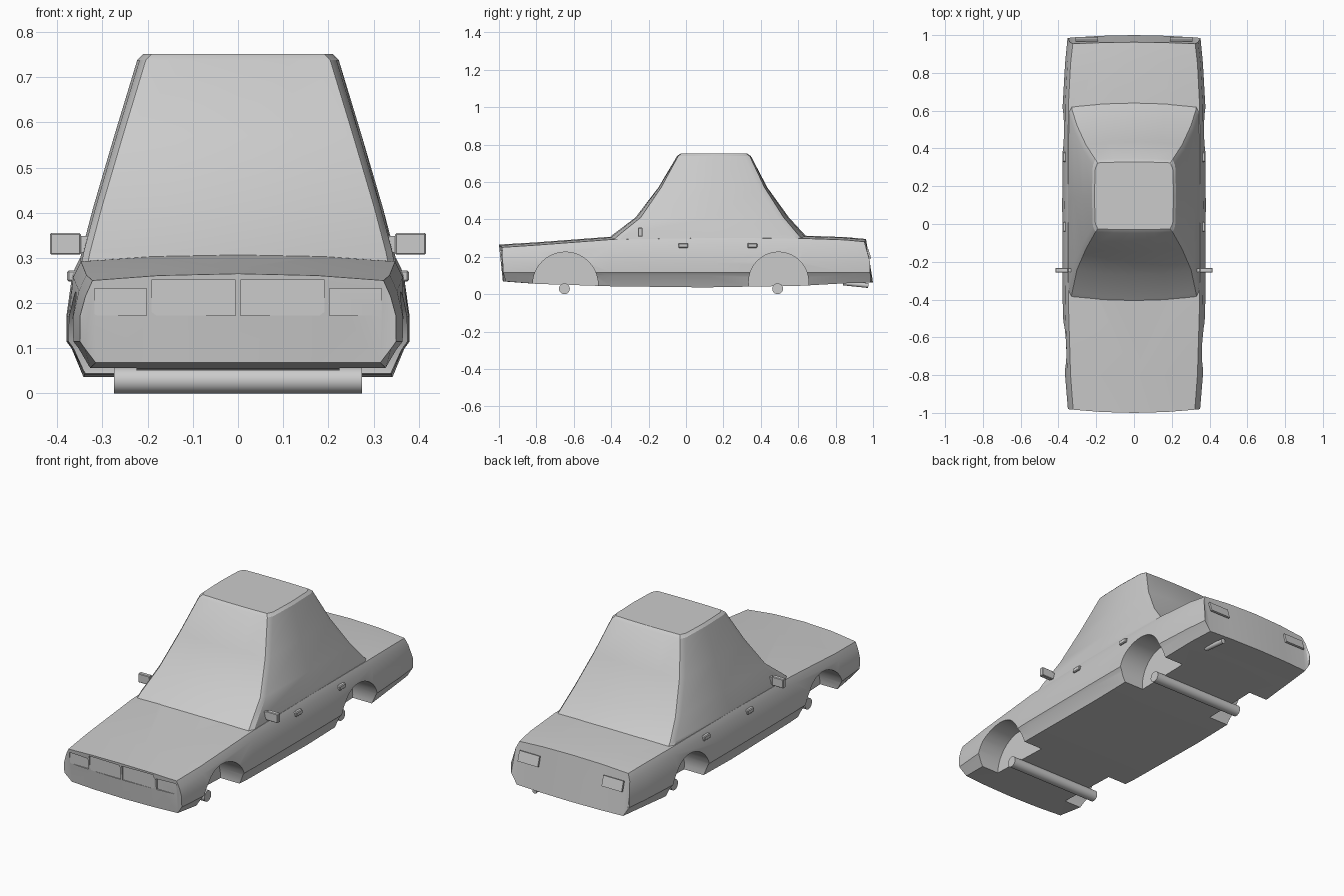
import bpy, bmesh, math
from mathutils import Vector, Matrix

if "Cube" in bpy.data.objects:
    bpy.data.objects.remove(bpy.data.objects["Cube"])


def finish(bm, name, angle=28):
    bmesh.ops.recalc_face_normals(bm, faces=bm.faces[:])
    me = bpy.data.meshes.new(name)
    bm.to_mesh(me)
    bm.free()
    ob = bpy.data.objects.new(name, me)
    bpy.context.collection.objects.link(ob)
    smooth(ob, angle)
    return ob


def smooth(ob, angle=28):
    bpy.ops.object.select_all(action='DESELECT')
    ob.select_set(True)
    bpy.context.view_layer.objects.active = ob
    bpy.ops.object.shade_smooth_by_angle(angle=math.radians(angle))


def loft(name, rings):
    """Skin a list of equal-length closed rings and cap both ends."""
    bm = bmesh.new()
    vs = [[bm.verts.new(p) for p in r] for r in rings]
    n = len(vs[0])
    for a, b in zip(vs, vs[1:]):
        for i in range(n):
            j = (i + 1) % n
            bm.faces.new((a[i], a[j], b[j], b[i]))
    caps = [bm.faces.new(vs[0]), bm.faces.new(vs[-1])]
    bmesh.ops.triangulate(bm, faces=caps)
    return finish(bm, name)


def mirrored(half):
    """Close a half outline whose first and last points lie on x = 0."""
    return half + [(-x, y, z) for x, y, z in half[-2:0:-1]]


def box(name, centre, size, rot_x=0.0, bevel=0.0):
    bm = bmesh.new()
    bmesh.ops.create_cube(bm, size=1, matrix=Matrix.Translation(centre)
                          @ Matrix.Rotation(rot_x, 4, 'X')
                          @ Matrix.Diagonal((*size, 1)))
    if bevel:
        bmesh.ops.bevel(bm, geom=bm.edges[:], offset=bevel, segments=1, affect='EDGES')
    return finish(bm, name)


def rod(name, a, b, r, sides=24):
    a, b = Vector(a), Vector(b)
    d = b - a
    bm = bmesh.new()
    bmesh.ops.create_cone(bm, cap_ends=True, segments=sides, radius1=r, radius2=r,
                          depth=d.length,
                          matrix=Matrix.Translation((a + b) / 2)
                          @ d.to_track_quat('Z', 'Y').to_matrix().to_4x4())
    return finish(bm, name)


def boolean(ob, tool, op):
    m = ob.modifiers.new(op, 'BOOLEAN')
    m.operation, m.object, m.solver = op, tool, 'EXACT'
    bpy.ops.object.select_all(action='DESELECT')
    ob.select_set(True)
    bpy.context.view_layer.objects.active = ob
    bpy.ops.object.modifier_apply(modifier=m.name)
    bpy.data.objects.remove(tool, do_unlink=True)


# Lower body: cross-sections along y (y, half width, bottom z, top edge z)
def body_ring(y, w, zb, zt):
    half = [(0, zb), (.5 * w, zb), (.9 * w, zb), (.97 * w, .10), (w, .115), (w, .17),
            (.965 * w, zt - .035), (.92 * w, zt), (.5 * w, zt + .011), (0, zt + .015)]
    pts = []
    for x, z in half:
        yy = y
        if y < -.99:      # bowed nose, tucked under at the bottom
            yy += .02 * (x / .35) ** 2 + .4 * max(0, .12 - z)
        elif y > .99:     # bowed tail, leaning forward at the top
            yy -= .015 * (x / .35) ** 2 + .3 * max(0, z - .17)
        pts.append((x, yy, z))
    return mirrored(pts)


body = loft("body", [body_ring(*s) for s in (
    (-1.0, .350, .068, .250), (-.80, .365, .055, .262), (-.40, .378, .042, .292),
    (.10, .380, .036, .300), (.62, .378, .045, .298), (.85, .365, .058, .290),
    (1.0, .352, .062, .280))])


# Cabin: plan outlines stacked in z (z, front y, back y, half width, glass bow)
def cabin_ring(z, yf, yb, w, bow):
    return mirrored([(0, yf, z), (.5 * w, yf + .25 * bow, z), (w - .014, yf + bow, z),
                     (w, yf + bow + .03, z), (w + .005, (yf + yb) / 2, z),
                     (w, yb - bow - .03, z), (w - .014, yb - bow, z),
                     (.5 * w, yb - .25 * bow, z), (0, yb, z)])


cabin = loft("cabin", [cabin_ring(*s) for s in (
    (.270, -.450, .690, .350, .040), (.315, -.395, .637, .341, .035),
    (.410, -.270, .550, .316, .028), (.570, -.148, .435, .269, .015),
    (.738, -.048, .347, .218, .006), (.751, -.030, .328, .205, .004))])
boolean(body, cabin, 'UNION')

# Wheel wells, headlight and grille recesses
for s in (1, -1):
    for y, z, r in ((-.645, .05, .175), (.495, .065, .16)):
        boolean(body, rod("well_cutter", (s * .225, y, z), (s * .5, y, z), r, 40), 'DIFFERENCE')
    boolean(body, box("light_cutter", (s * .26, -1.015, .2025), (.115, .08, .06)), 'DIFFERENCE')
    boolean(body, box("grille_cutter", (s * .099, -1.025, .212), (.186, .08, .078)), 'DIFFERENCE')
smooth(body)

# Axles
for name, y in (("front_axle", -.65), ("rear_axle", .49)):
    rod(name, (-.275, y, .029), (.275, y, .029), .029)

# Parts repeated on both sides
for s, side in ((1, "right"), (-1, "left")):
    box(f"{side}_mirror", (s * .382, -.245, .331), (.068, .024, .048), 0, .003)
    box(f"{side}_mirror_arm", (s * .337, -.245, .330), (.03, .018, .036))
    for part, y in (("front", -.015), ("rear", .355)):
        box(f"{side}_{part}_door_handle", (s * .367, y, .26), (.022, .052, .025), 0, .004)
    box(f"{side}_tail_light", (s * .25, .978, .215), (.12, .01, .055), math.atan(.3))

# Exhaust pipe
rod("exhaust", (.22, .84, .06), (.22, .975, .046), .013, 16)
